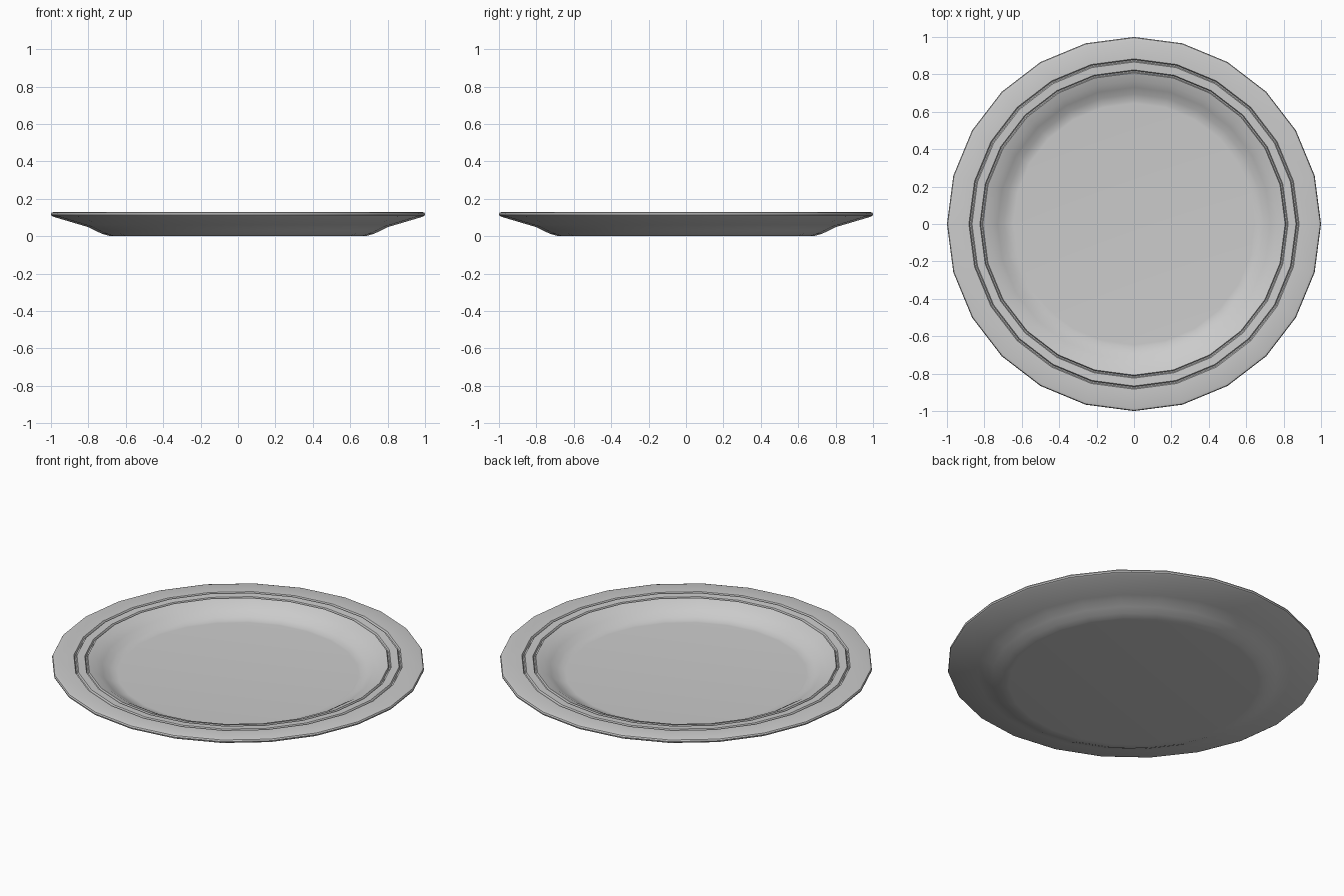
import bpy
import bmesh
import math
from mathutils import Matrix

default = bpy.data.objects.get("Cube")
if default:
    bpy.data.objects.remove(default, do_unlink=True)

SIDES = 24


def make_material(name, color):
    mat = bpy.data.materials.new(name)
    mat.use_nodes = True
    mat.diffuse_color = color
    bsdf = mat.node_tree.nodes["Principled BSDF"]
    bsdf.inputs["Base Color"].default_value = color
    bsdf.inputs["Roughness"].default_value = 0.5
    return mat


def groove(outer, inner, z, depth):
    """Profile points of a narrow channel cut into the rim."""
    mid = (outer + inner) / 2
    return [(outer, z), (mid + 0.003, z - depth), (mid - 0.003, z - depth), (inner, z)]


def lathe(name, profile, mat):
    """Turn a radius/height profile around z."""
    bm = bmesh.new()
    verts = [bm.verts.new((r, 0, z)) for r, z in profile]
    edges = [bm.edges.new(pair) for pair in zip(verts, verts[1:])]
    bmesh.ops.spin(bm, geom=verts + edges, cent=(0, 0, 0), axis=(0, 0, 1),
                   angle=math.tau, steps=SIDES)
    bmesh.ops.remove_doubles(bm, verts=bm.verts, dist=0.0005)
    bmesh.ops.recalc_face_normals(bm, faces=bm.faces)
    mesh = bpy.data.meshes.new(name)
    bm.to_mesh(mesh)
    bm.free()
    mesh.materials.append(mat)
    obj = bpy.data.objects.new(name, mesh)
    bpy.context.collection.objects.link(obj)
    bpy.ops.object.select_all(action="DESELECT")
    obj.select_set(True)
    bpy.context.view_layer.objects.active = obj
    bpy.ops.object.shade_smooth_by_angle(angle=math.radians(30))
    return obj


# Underside: flat base, sloping wall, flared rim
underside = [(0, 0), (0.67, 0), (0.69, 0.002), (0.725, 0.012), (0.765, 0.03),
             (0.805, 0.05), (0.84, 0.06), (0.985, 0.103)]
# Rolled outer lip
lip = [(0.998, 0.11), (1.0, 0.118), (0.996, 0.126), (0.982, 0.13)]
# Flat rim with two decorative grooves
rim = groove(0.883, 0.866, 0.13, 0.01) + groove(0.824, 0.808, 0.128, 0.01)
# Inner wall falling to the flat well
well = [(0.765, 0.113), (0.73, 0.092), (0.695, 0.069), (0.66, 0.059),
        (0.645, 0.058), (0, 0.058)]

grey = make_material("light grey", (0.6, 0.6, 0.6, 1))
lathe("plate", underside + lip + rim + well, grey)
